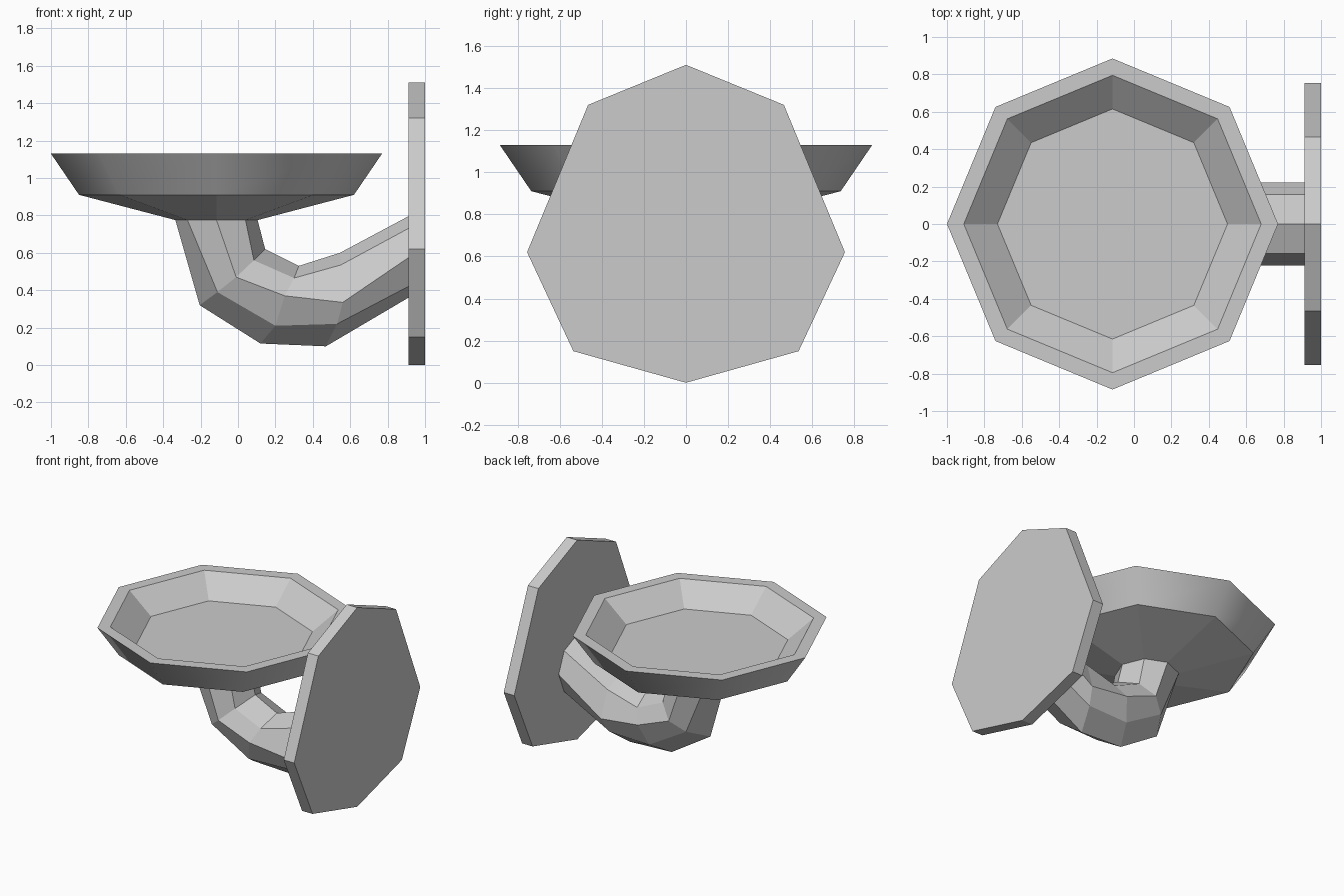
import bpy
import bmesh
from math import cos, sin, pi

cube = bpy.data.objects.get("Cube")
if cube:
    bpy.data.objects.remove(cube, do_unlink=True)

grey = bpy.data.materials.new("plain grey")
grey.use_nodes = True
colour = (0.6, 0.6, 0.6, 1)
grey.diffuse_color = colour
grey.node_tree.nodes["Principled BSDF"].inputs["Base Color"].default_value = colour


def loft(name, rings, cap_start=False, cap_end=False, smooth_bands=()):
    """Skin a list of closed rings, optionally capping the ends."""
    bm = bmesh.new()
    loops = [[bm.verts.new(p) for p in ring] for ring in rings]
    n = len(loops[0])
    for band, (a, b) in enumerate(zip(loops, loops[1:])):
        for i in range(n):
            j = (i + 1) % n
            face = bm.faces.new((a[i], a[j], b[j], b[i]))
            face.smooth = band in smooth_bands
    if cap_start:
        bm.faces.new(loops[0][::-1])
    if cap_end:
        bm.faces.new(loops[-1])
    bmesh.ops.recalc_face_normals(bm, faces=bm.faces)
    mesh = bpy.data.meshes.new(name)
    bm.to_mesh(mesh)
    bm.free()
    mesh.materials.append(grey)
    obj = bpy.data.objects.new(name, mesh)
    bpy.context.collection.objects.link(obj)
    return obj


def octagon(radius, z, cx=-0.115):
    return [(cx + radius * cos(i * pi / 4), radius * sin(i * pi / 4), z)
            for i in range(8)]


# Eight-sided basin: underside, outer wall, rim, inner wall, floor
basin_profile = [(0.22, 0.775), (0.735, 0.91), (0.885, 1.13),
                 (0.795, 1.13), (0.615, 0.98)]
loft("basin", [octagon(r, z) for r, z in basin_profile],
     cap_start=True, cap_end=True, smooth_bands=(1,))

# Curved arm: each ring runs from its outer point to its inner point (x, z)
arm_rings = [
    [(-0.335, 0.775), (-0.27, 0.775), (-0.115, 0.775), (0.04, 0.775), (0.105, 0.775)],
    [(-0.205, 0.32), (-0.11, 0.39), (-0.01, 0.47), (0.085, 0.56), (0.145, 0.62)],
    [(0.12, 0.115), (0.2, 0.21), (0.25, 0.37), (0.3, 0.465), (0.325, 0.53)],
    [(0.47, 0.1), (0.53, 0.22), (0.56, 0.335), (0.55, 0.535), (0.545, 0.6)],
    [(0.92, 0.365), (0.92, 0.425), (0.92, 0.58), (0.92, 0.735), (0.92, 0.8)],
]
half_widths = [0, 0.157, 0.222, 0.157, 0]


def mirrored_ring(points):
    near = [(x, -w, z) for (x, z), w in zip(points, half_widths)]
    far = [(x, -y, z) for x, y, z in near[3:0:-1]]
    return near + far


loft("arm", [mirrored_ring(r) for r in arm_rings])

# Wall plate: half outline (y, z) mirrored about the middle
half = [(0, 0), (0.535, 0.15), (0.755, 0.62), (0.465, 1.32), (0, 1.51)]
outline = half + [(-y, z) for y, z in half[3:0:-1]]
loft("wall_plate", [[(x, y, z) for y, z in outline] for x in (0.912, 1.0)],
     cap_start=True, cap_end=True)
